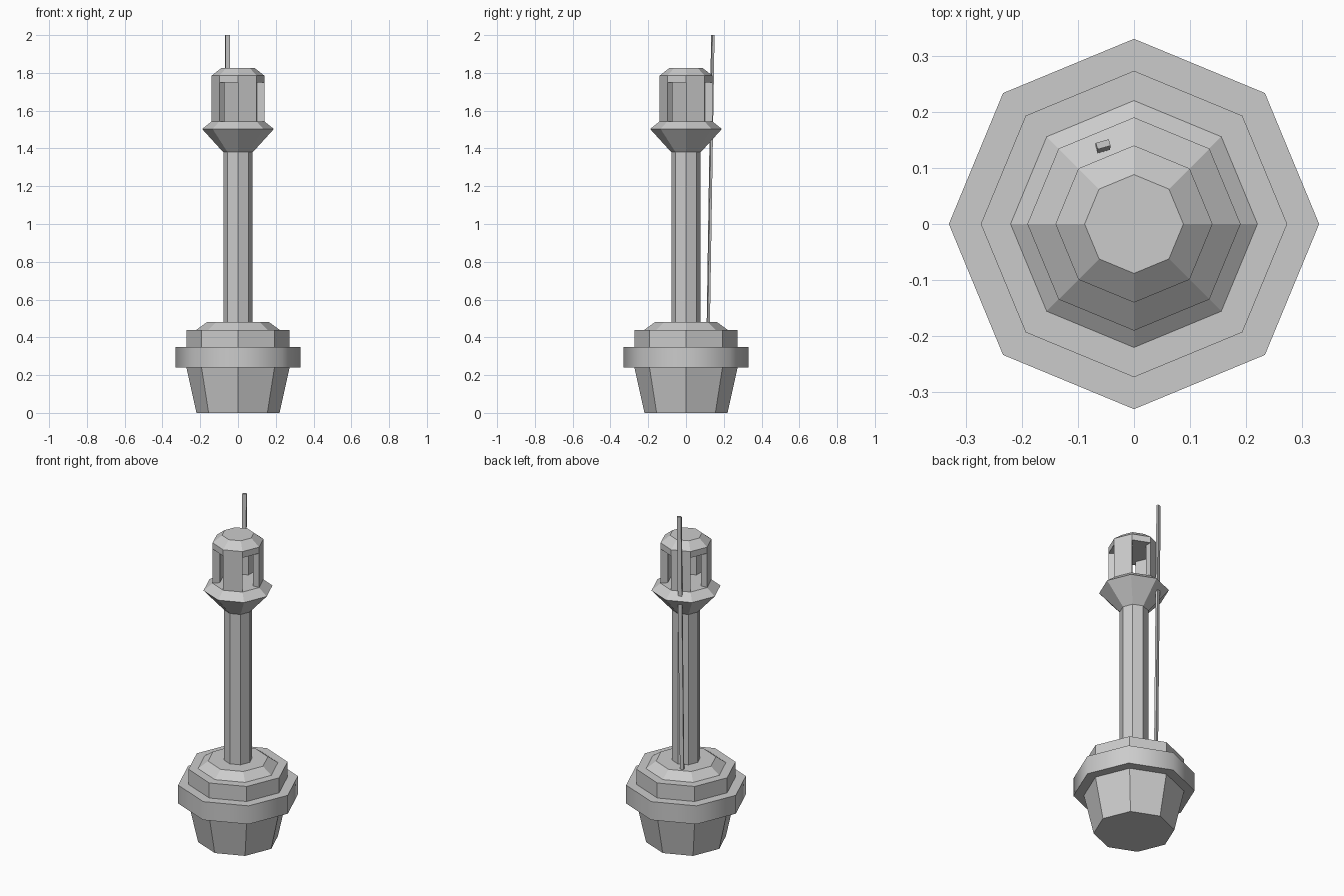
import bpy, bmesh, math
from mathutils import Matrix, Vector

if "Cube" in bpy.data.objects:
    bpy.data.objects.remove(bpy.data.objects["Cube"])

SIDES = 8


def corner(i, r, z):
    a = 2 * math.pi * i / SIDES
    return (r * math.cos(a), r * math.sin(a), z)


def finish(name, bm):
    bmesh.ops.recalc_face_normals(bm, faces=bm.faces)
    me = bpy.data.meshes.new(name)
    bm.to_mesh(me)
    bm.free()
    ob = bpy.data.objects.new(name, me)
    bpy.context.collection.objects.link(ob)
    return ob


def turned(name, profile):
    """Closed octagonal solid from (radius, height) points."""
    bm = bmesh.new()
    rings = [[bm.verts.new(corner(i, r, z)) for i in range(SIDES)] for r, z in profile]
    for a, b in zip(rings, rings[1:]):
        for i in range(SIDES):
            j = (i + 1) % SIDES
            bm.faces.new((a[i], a[j], b[j], b[i]))
    bm.faces.new(rings[0][::-1])
    bm.faces.new(rings[-1])
    return finish(name, bm)


def prism(name, lower, upper):
    """Solid between two matching four-point outlines."""
    bm = bmesh.new()
    a = [bm.verts.new(p) for p in lower]
    b = [bm.verts.new(p) for p in upper]
    for i in range(4):
        j = (i + 1) % 4
        bm.faces.new((a[i], a[j], b[j], b[i]))
    bm.faces.new(a[::-1])
    bm.faces.new(b)
    return finish(name, bm)


# Flared foot, smooth collar and stepped plinth
turned("foot", [(0.22, 0), (0.273, 0.24)])
collar = turned("collar", [(0.33, 0.24), (0.33, 0.35)])
turned("plinth", [(0.273, 0.35), (0.273, 0.44), (0.22, 0.44), (0.165, 0.48)])

# Tower shaft and flared gallery
turned("shaft", [(0.078, 0.48), (0.078, 1.38)])
turned("gallery", [(0.078, 1.38), (0.19, 1.503), (0.14, 1.543)])

# Lantern room: thick wall panels on alternate sides, open windows between
for n in range(4):
    i = 2 * n
    outline = [(i, 0.14), (i + 1, 0.14), (i + 1, 0.10), (i, 0.10)]
    prism(f"lantern_wall_{n + 1}",
          [corner(k, r, 1.543) for k, r in outline],
          [corner(k, r, 1.748) for k, r in outline])
turned("lantern_roof", [(0.14, 1.748), (0.14, 1.785), (0.088, 1.826)])


# Slightly leaning mast at the back, passing through the gallery
def mast_end(centre, w, d):
    rot = Matrix.Rotation(math.radians(16), 3, 'Z')
    return [Vector(centre) + rot @ Vector((sx * w / 2, sy * d / 2, 0))
            for sx, sy in ((-1, -1), (1, -1), (1, 1), (-1, 1))]


prism("mast", mast_end((-0.057, 0.118, 0.47), 0.021, 0.012),
      mast_end((-0.055, 0.142, 2.0), 0.024, 0.012))

# Collar is softly shaded around its side
bpy.ops.object.select_all(action='DESELECT')
collar.select_set(True)
bpy.context.view_layer.objects.active = collar
bpy.ops.object.shade_smooth_by_angle(angle=math.radians(50))
